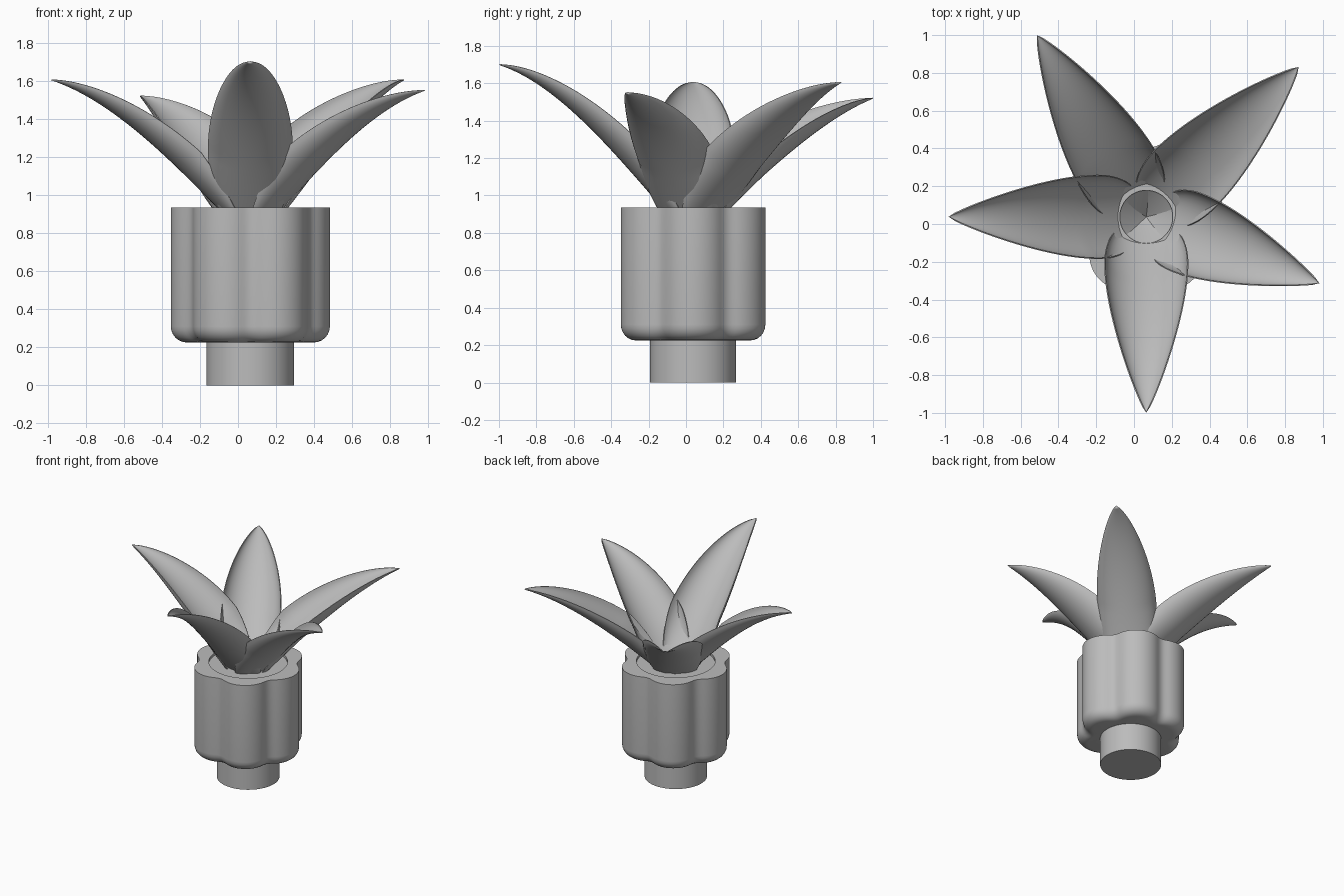
import bpy, bmesh, math
from mathutils import Vector

if "Cube" in bpy.data.objects:
    bpy.data.objects.remove(bpy.data.objects["Cube"])

CX, CY = 0.065, 0.038  # axis of the pot


def make_material(name, rgb):
    mat = bpy.data.materials.new(name)
    mat.use_nodes = True
    mat.diffuse_color = (*rgb, 1)
    mat.node_tree.nodes["Principled BSDF"].inputs["Base Color"].default_value = (*rgb, 1)
    return mat


grey = make_material("plain grey", (0.5, 0.5, 0.5))


def finish(name, bm, angle):
    bmesh.ops.remove_doubles(bm, verts=bm.verts, dist=0.0001)
    bmesh.ops.recalc_face_normals(bm, faces=bm.faces)
    mesh = bpy.data.meshes.new(name)
    bm.to_mesh(mesh)
    bm.free()
    mesh.materials.append(grey)
    obj = bpy.data.objects.new(name, mesh)
    obj.location = (CX, CY, 0)
    bpy.context.collection.objects.link(obj)
    bpy.ops.object.select_all(action="DESELECT")
    obj.select_set(True)
    bpy.context.view_layer.objects.active = obj
    bpy.ops.object.shade_smooth_by_angle(angle=math.radians(angle))
    return obj


def lathe(name, profile, outline, count=144):
    """Stack rings of (inset, height, lobed) and cap both ends."""
    bm = bmesh.new()
    rings = []
    for inset, z, lobed in profile:
        ring = []
        for i in range(count):
            a = math.tau * i / count
            r = outline(a, lobed) - inset
            ring.append(bm.verts.new((r * math.cos(a), r * math.sin(a), z)))
        rings.append(ring)
    for low, high in zip(rings, rings[1:]):
        for i in range(count):
            j = (i + 1) % count
            bm.faces.new((low[i], low[j], high[j], high[i]))
    bm.faces.new(rings[0])
    bm.faces.new(rings[-1])
    return finish(name, bm, 40)


# Pot: six round lobes with softened valleys, rounded underneath
def lobe_radius(a):
    step = math.tau / 6
    phi = (a + step / 2) % step - step / 2
    d, r = 0.233, 0.186
    return d * math.cos(phi) + math.sqrt(r * r - (d * math.sin(phi)) ** 2)


def pot_outline(a, lobed):
    if not lobed:
        return 0.29
    return sum(lobe_radius(a + math.radians(2 * k)) for k in range(-3, 4)) / 7


R = 0.085
pot_profile = [(R * (1 - math.sin(t)), 0.225 + R * (1 - math.cos(t)), True)
               for t in (math.pi / 2 * k / 6 for k in range(7))]
# Flat rim, shallow soil ledge and the hole the leaves grow from
pot_profile += [(0, 0.935, True), (0, 0.935, False), (0, 0.915, False),
                (0.15, 0.915, False), (0.15, 0.75, False)]
lathe("lobed_pot", pot_profile, pot_outline)

# Round foot under the pot
lathe("pot_foot", [(0, 0, False), (0, 0.24, False)], lambda a, _: 0.23)


# Leaves: arched midrib, flat at the base and cupped like a spoon further out
def leaf(name, azimuth, reach, top, rows=40, cols=18):
    bm = bmesh.new()
    a = math.radians(azimuth)
    out = Vector((math.cos(a), math.sin(a), 0))
    side = Vector((-math.sin(a), math.cos(a), 0))
    up = Vector((0, 0, 1))
    p0, p1 = out * -0.01 + up * 0.75, out * 0.25 + up
    p2, p3 = out * (reach - 0.4) + up * (top - 0.13), out * reach + up * top
    sweep = math.radians(82)
    grid = []
    for i in range(rows + 1):
        t = i / rows
        s = 1 - t
        mid = p0 * s ** 3 + p1 * 3 * s * s * t + p2 * 3 * s * t * t + p3 * t ** 3
        tangent = (p1 - p0) * s * s + (p2 - p1) * 2 * s * t + (p3 - p2) * t * t
        normal = tangent.cross(side).normalized()
        width = 0.22 * max(0, math.sin(math.pi * t ** 0.75)) ** 0.85
        depth = width * (0.2 + 0.45 * min(1, t / 0.4) - 0.2 * max(0, t - 0.4))
        row = []
        for j in range(cols + 1):
            q = sweep * (2 * j / cols - 1)
            across = width * math.sin(q) / math.sin(sweep)
            lift = depth * (1 - math.cos(q)) / (1 - math.cos(sweep))
            row.append(bm.verts.new(mid + side * across + normal * lift))
        grid.append(row)
    for lo, hi in zip(grid, grid[1:]):
        for j in range(cols):
            bm.faces.new((lo[j], lo[j + 1], hi[j + 1], hi[j]))
    obj = finish(name, bm, 60)
    solid = obj.modifiers.new("thickness", "SOLIDIFY")
    solid.thickness = 0.006
    solid.offset = 0
    split = obj.modifiers.new("crisp_rim", "EDGE_SPLIT")
    split.split_angle = math.radians(60)


for name, azimuth, reach, top in (
        ("front_leaf", -90, 1.035, 1.70),
        ("left_leaf", -21, 0.98, 1.55),
        ("back_left_leaf", 44.5, 1.13, 1.605),
        ("back_right_leaf", 121, 1.12, 1.52),
        ("right_leaf", 180, 1.045, 1.605)):
    leaf(name, azimuth, reach, top)
